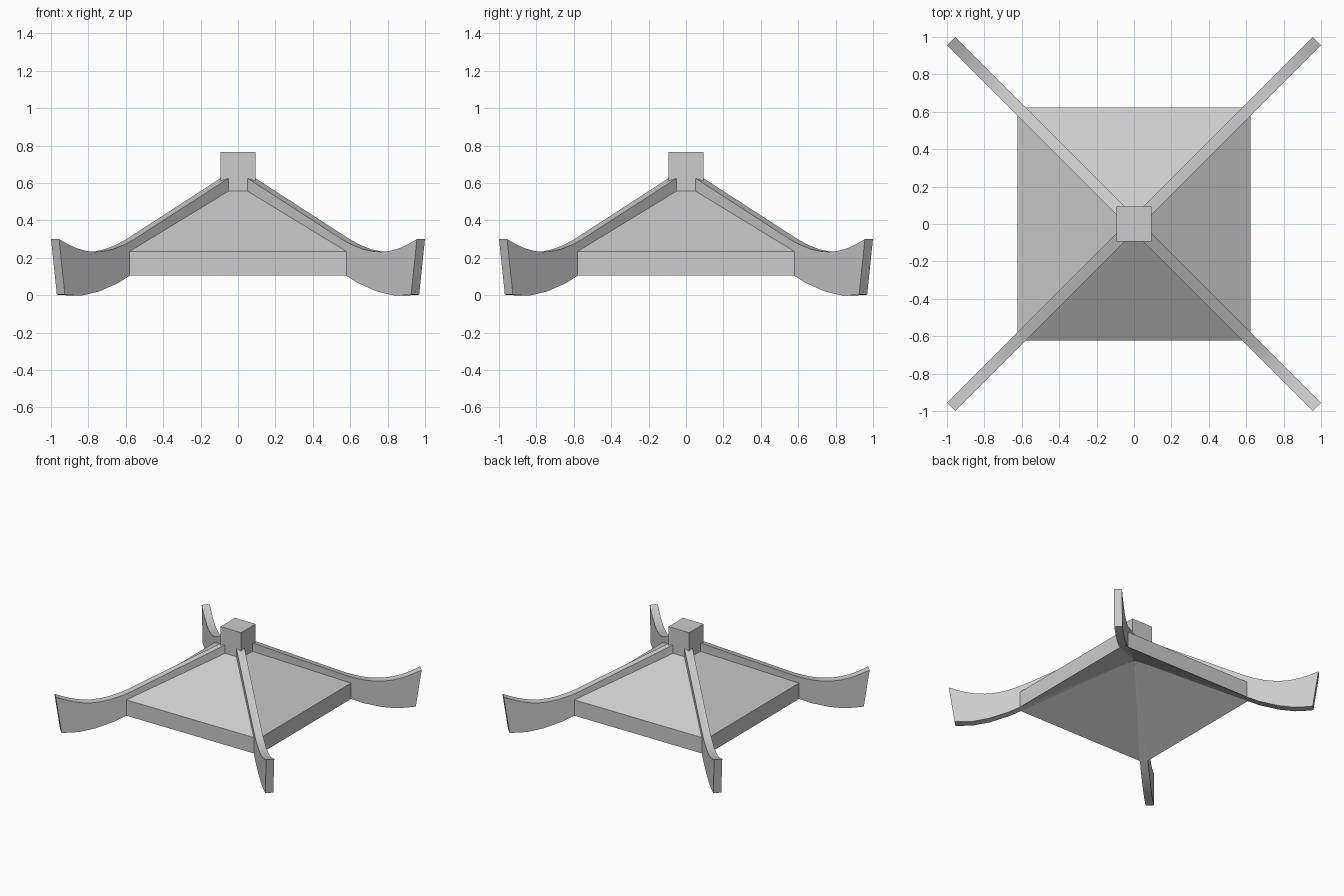
import bpy, bmesh, math
from mathutils import Matrix

if "Cube" in bpy.data.objects:
    bpy.data.objects.remove(bpy.data.objects["Cube"], do_unlink=True)

grey = bpy.data.materials.new("plain grey")
grey.use_nodes = True
colour = (0.6, 0.6, 0.6, 1)
grey.diffuse_color = colour
grey.node_tree.nodes["Principled BSDF"].inputs["Base Color"].default_value = colour


def add_object(name, bm, smooth=False):
    bmesh.ops.recalc_face_normals(bm, faces=bm.faces)
    mesh = bpy.data.meshes.new(name)
    bm.to_mesh(mesh)
    bm.free()
    mesh.materials.append(grey)
    ob = bpy.data.objects.new(name, mesh)
    bpy.context.collection.objects.link(ob)
    if smooth:
        bpy.ops.object.select_all(action='DESELECT')
        ob.select_set(True)
        bpy.context.view_layer.objects.active = ob
        bpy.ops.object.shade_smooth_by_angle(angle=math.radians(30))
    return ob


# Hollow pyramid roof: top and underside shells joined by the eave band
HALF, EAVE, RISE, THICK = 0.622, 0.235, 0.379, 0.13
bm = bmesh.new()
rings = []
for z in (EAVE, EAVE - THICK):
    ring = [bm.verts.new((sx * HALF, sy * HALF, z))
            for sx, sy in ((1, 1), (-1, 1), (-1, -1), (1, -1))]
    peak = bm.verts.new((0, 0, z + RISE))
    for i in range(4):
        bm.faces.new((ring[i], ring[(i + 1) % 4], peak))
    rings.append(ring)
top, low = rings
for i in range(4):
    j = (i + 1) % 4
    bm.faces.new((top[i], low[i], low[j], top[j]))
add_object("roof", bm)

# Curved hip beams: side profile as (distance along x and y, height)
upper = [(0, 0.672), (0.58, 0.297), (0.63, 0.270), (0.69, 0.246), (0.74, 0.235),
         (0.785, 0.232), (0.83, 0.236), (0.88, 0.25), (0.93, 0.272), (0.978, 0.30)]
lower = [(0.947, 0.003), (0.90, 0), (0.85, 0), (0.765, 0.02),
         (0.663, 0.065), (0.60, 0.105), (0, 0.484)]
WIDTH = 0.061
names = ("back_left", "back_right", "front_right", "front_left")
for k, corner in enumerate(names):
    bm = bmesh.new()
    side = [bm.verts.new((d * math.sqrt(2), -WIDTH / 2, z)) for d, z in upper + lower]
    face = bm.faces.new(side)
    moved = bmesh.ops.extrude_face_region(bm, geom=[face])["geom"]
    bmesh.ops.translate(bm, vec=(0, WIDTH, 0),
                        verts=[g for g in moved if isinstance(g, bmesh.types.BMVert)])
    turn = Matrix.Rotation(math.radians(45 + 90 * k), 4, 'Z')
    bmesh.ops.transform(bm, matrix=turn, verts=bm.verts)
    add_object(corner + "_beam", bm, smooth=True)

# Square block at the peak
bm = bmesh.new()
bmesh.ops.create_cube(bm, size=1, matrix=Matrix.Translation((0, 0, 0.6325))
                      @ Matrix.Diagonal((0.188, 0.188, 0.265, 1)))
add_object("peak_block", bm)
